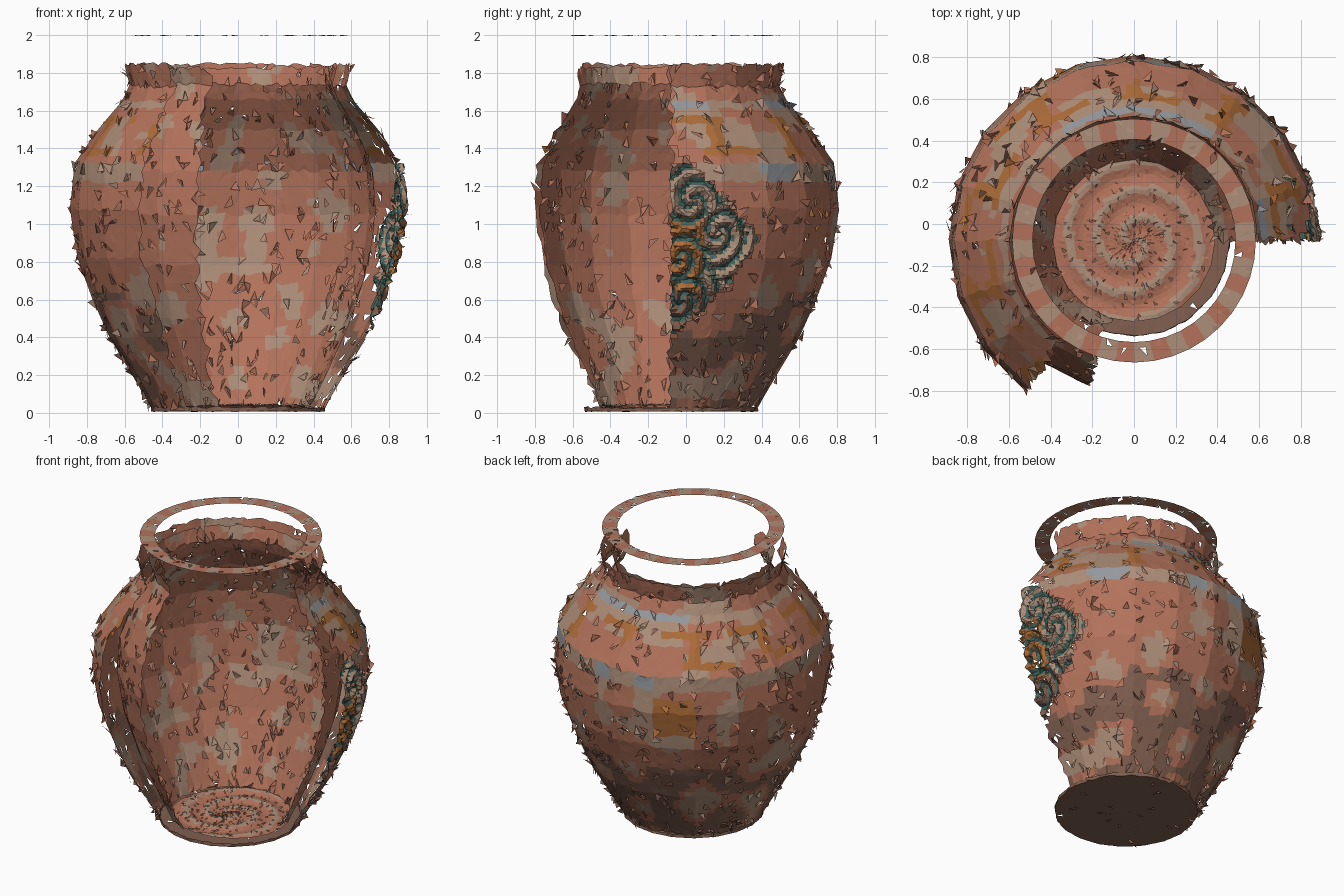
import bpy, bmesh, math, random
from mathutils import Vector, noise

if "Cube" in bpy.data.objects:
    bpy.data.objects.remove(bpy.data.objects["Cube"])

random.seed(7)
AXIS_Y = -0.08      # the broken front shifts the vase axis back from the centre


def material(name, rgb):
    m = bpy.data.materials.new(name)
    m.diffuse_color = (*rgb, 1)
    m.use_nodes = True
    m.node_tree.nodes["Principled BSDF"].inputs["Base Color"].default_value = m.diffuse_color
    return m


MATS = [material("terracotta", (0.45, 0.17, 0.105)),
        material("pale_clay", (0.42, 0.27, 0.19)),
        material("brown_clay", (0.22, 0.115, 0.08)),
        material("ochre", (0.42, 0.15, 0.04)),
        material("blue_grey", (0.30, 0.32, 0.34)),
        material("teal", (0.06, 0.13, 0.11))]
TERRA, PALE, BROWN, OCHRE, BLUE, TEAL = range(6)


def resample(profile, step):
    pts = []
    for (r0, z0), (r1, z1) in zip(profile, profile[1:]):
        n = max(1, round(math.hypot(r1 - r0, z1 - z0) / step))
        pts += [(r0 + (r1 - r0) * i / n, z0 + (z1 - z0) * i / n) for i in range(n)]
    return pts + [profile[-1]]


def shell(name, profile, a0, a1, paint, sides=20, split=6, step=0.047, jitter=0.012,
          relief=None, keep=None, flip=False, holes=0.018, flakes=0.055, lift=0.03):
    """Thin faceted surface of revolution with worn edges, holes and lifted flakes."""
    seg = 360 / sides
    count = round((a1 - a0) / seg) * split
    closed = a1 - a0 == 360
    rows = resample(profile, step)
    bm = bmesh.new()

    def corner(k, r):
        t = math.radians(a0 + k * seg)
        return Vector((r * math.cos(t), r * math.sin(t), 0))

    grid = []
    for j, (r, z) in enumerate(rows):
        row = []
        for i in range(count if closed else count + 1):
            k, f = divmod(i, split)
            p = corner(k, r).lerp(corner(k + 1, r), f / split)
            radial = p.normalized()
            tangent = Vector((-radial.y, radial.x, 0))
            ends = not closed and i in (0, count)
            amount = min(jitter * (2.2 if ends else 1), r * 0.3)
            p += tangent * random.uniform(-amount, amount)
            # wear runs along the surface, following the profile slope
            ja, jb = rows[max(j - 1, 0)], rows[min(j + 1, len(rows) - 1)]
            slope = Vector((jb[0] - ja[0], jb[1] - ja[1])).normalized()
            if 0 < j < len(rows) - 1:
                s = random.uniform(-jitter, jitter)
                p += radial * slope.x * s
                z_off = slope.y * s
            else:
                z_off = slope.y * random.uniform(-jitter, jitter)
            p.z = z + z_off
            normal = radial * slope.y - Vector((0, 0, slope.x))
            ang = math.radians(a0 + i * seg / split)
            if relief:
                p += normal * relief(ang, r, z)
            row.append((bm.verts.new((p.x, p.y + AXIS_Y, p.z)), normal))
        grid.append(row)

    for j in range(len(rows) - 1):
        for i in range(count):
            n = (i + 1) % len(grid[0])
            a, b, c, d = grid[j][i], grid[j][n], grid[j + 1][n], grid[j + 1][i]
            r, z = ((rows[j][q] + rows[j + 1][q]) / 2 for q in (0, 1))
            ang = math.radians(a0 + (i + 0.5) * seg / split)
            if keep and not keep(ang, z):
                continue
            tris = [(a, b, c), (a, c, d)] if random.random() < 0.5 else [(a, b, d), (b, c, d)]
            for tri in tris:
                chance = random.random()
                if chance < holes:
                    continue
                vs = [v for v, _ in tri]
                if chance < holes + flakes:
                    side = -1 if flip else 1
                    up = [lift * side, lift * 0.2 * side, 0]
                    random.shuffle(up)
                    vs = [bm.verts.new(v.co + nrm * u) for (v, nrm), u in zip(tri, up)]
                face = bm.faces.new(vs[::-1] if flip else vs)
                face.material_index = paint(ang, r, z)
    bmesh.ops.delete(bm, geom=[v for v in bm.verts if not v.link_faces], context='VERTS')
    mesh = bpy.data.meshes.new(name)
    bm.to_mesh(mesh)
    bm.free()
    ob = bpy.data.objects.new(name, mesh)
    for m in MATS:
        mesh.materials.append(m)
    bpy.context.collection.objects.link(ob)
    return ob


# Colour schemes
def cloud(ang, r, z, scale=5.0):
    return noise.noise(Vector((r * math.cos(ang), r * math.sin(ang), z)) * scale)


def paint_inner(ang, r, z):
    return PALE if cloud(ang, r, z) > 0.22 else TERRA


def paint_outer(ang, r, z):
    c = cloud(ang, r, z, 4)
    if 1.24 < z < 1.30 or 1.62 < z < 1.67:          # pale border lines
        return BLUE if c > 0.3 else PALE
    if 1.36 < z < 1.58:                             # angular key band
        u = (math.degrees(ang) / 18) % 2
        line = z > 1.53 and u < 1.3 or z < 1.41 and u > 0.7 or abs(u - 1) < 0.15
        return OCHRE if line and c > -0.15 else PALE if c > 0.15 else TERRA
    cell = noise.cell(Vector((math.degrees(ang) / 18, z * 4 + 0.3, 2)))
    if z < 1.24 and cell > 0.9:
        return OCHRE
    if c > 0.3:
        return PALE
    return BROWN if z < 0.65 and c < 0.05 else TERRA


def paint_floor(ang, r, z):
    return PALE if math.sin(r * 45 + ang * 2) > 0.55 else TERRA


def paint_ring(ang, r, z):
    return PALE if math.sin(ang * 20) > 0.35 else TERRA


# Carved patch beside the right-hand break
def in_patch(ang, z):
    u = ang * 0.89
    wobble = 0.12 * noise.noise(Vector((u * 7, z * 7, 0)))
    return ang < math.radians(36) and abs(u) / 0.50 + (abs(z - 0.9) / 0.52) ** 1.5 + wobble < 0.95


def coil(ang, z):
    u = ang * 0.89
    cu, cz = min(((0.05, 0.82), (0.12, 1.12), (0.27, 0.95), (0.07, 0.6)),
                 key=lambda c: math.hypot(u - c[0], z - c[1]))
    return math.sin(math.hypot(u - cu, z - cz) * 75 + 2 * math.atan2(z - cz, u - cu))


def carve(ang, r, z):
    return 0.018 * coil(ang, z) if in_patch(ang, z) else 0


def paint_patch(ang, r, z):
    if coil(ang, z) < -0.35:
        return TEAL
    return OCHRE if ang < 0.2 and 0.65 < z < 1.05 else BROWN if z < 0.65 else PALE


OUTER = [(0.46, 0.03), (0.56, 0.20), (0.68, 0.40), (0.77, 0.60), (0.85, 0.82), (0.89, 1.08),
         (0.865, 1.32), (0.75, 1.49), (0.615, 1.65), (0.575, 1.73), (0.60, 1.845)]
INNER = [(0.39, 0.04), (0.49, 0.25), (0.60, 0.50), (0.69, 0.78), (0.73, 1.05),
         (0.715, 1.28), (0.63, 1.50), (0.53, 1.66), (0.50, 1.74), (0.525, 1.83)]

# Walls, each stopping at its own break line
shell("outer_wall", OUTER, 0, 234, paint_outer, keep=lambda a, z: not in_patch(a, z))
shell("carved_patch", OUTER[2:7], 0, 36, paint_patch, split=14, step=0.018, jitter=0.004,
      relief=carve, keep=in_patch, holes=0.01, flakes=0.01)
shell("inner_wall", INNER, 0, 252, paint_inner, flip=True)

# Base: underside with low edge, and the swirled floor
shell("base_underside", [(0.002, 0.008), (0.46, 0.008), (0.46, 0.03)], 0, 360,
      lambda a, r, z: BROWN, split=5, jitter=0.006, flip=True, lift=0.0, holes=0.01,)
for f in bpy.data.objects["base_underside"].data.polygons:
    if f.normal.z > 0:
        f.flip()
shell("inner_floor", [(0.39, 0.035), (0.002, 0.035)], 0, 360, paint_floor, split=6, step=0.02,
      jitter=0.004, lift=0.008, holes=0.008,
      relief=lambda a, r, z: 0.007 * math.sin(r * 45 + a * 2))

# Rim hovering above the broken neck
shell("rim_ring", [(0.585, 1.995), (0.487, 1.995)], 0, 360, paint_ring, sides=40, split=3,
      step=0.033, jitter=0.006, lift=0.006)
